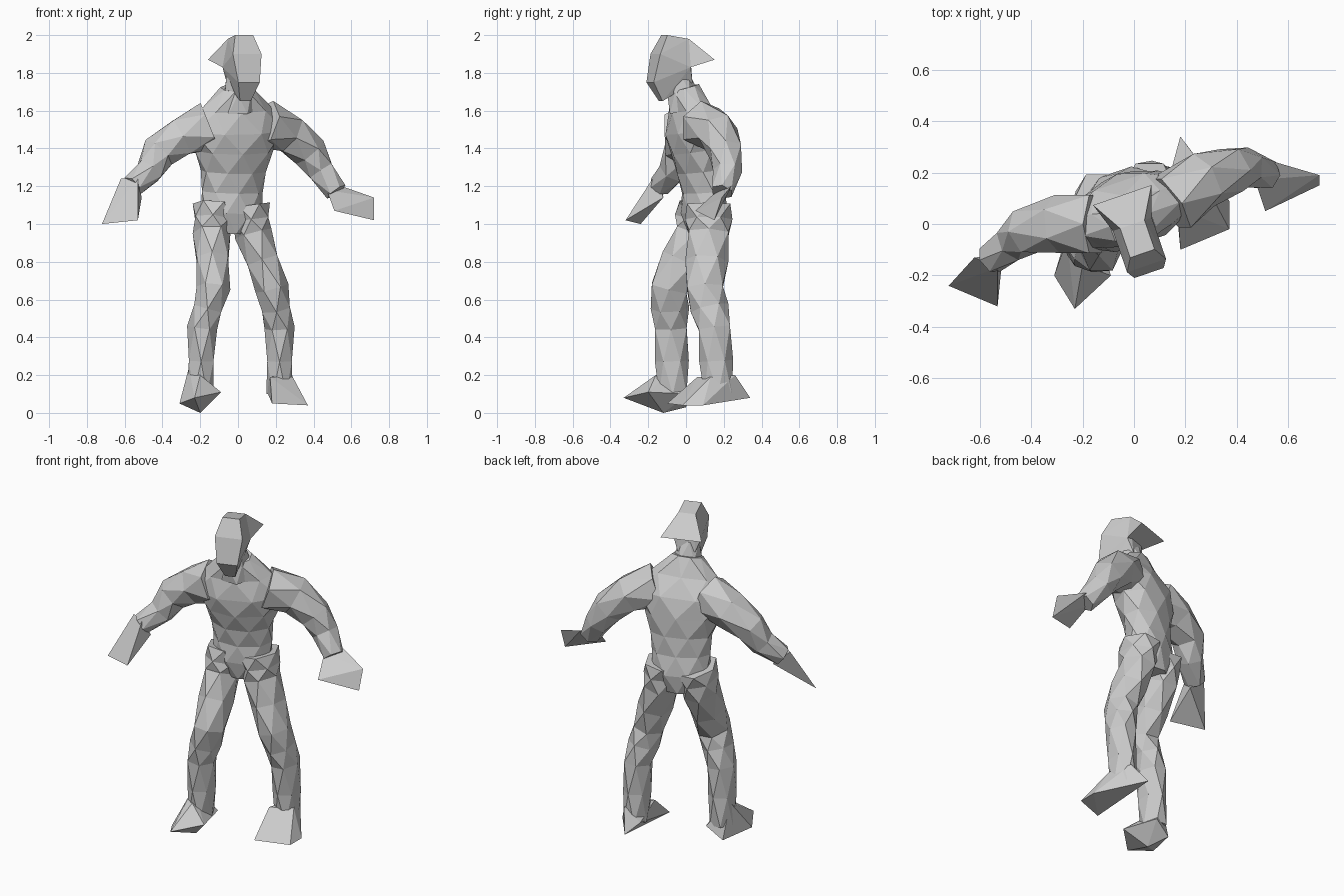
import bpy, bmesh
from math import sin, cos, pi, radians
from mathutils import Vector, Matrix

cube = bpy.data.objects.get("Cube")
if cube:
    bpy.data.objects.remove(cube, do_unlink=True)

grey = bpy.data.materials.new("plain grey")
grey.use_nodes = True
tone = (0.6, 0.6, 0.6, 1)
grey.diffuse_color = tone
grey.node_tree.nodes["Principled BSDF"].inputs["Base Color"].default_value = tone

# The upper body is turned so that the right shoulder leads
turn = Matrix.Rotation(radians(19), 3, 'Z')
BACK = Vector((0, 1, 0))


def finish(bm, name):
    """Turn a finished bmesh into a flat-shaded grey object."""
    bmesh.ops.recalc_face_normals(bm, faces=bm.faces)
    mesh = bpy.data.meshes.new(name)
    bm.to_mesh(mesh)
    bm.free()
    mesh.materials.append(grey)
    obj = bpy.data.objects.new(name, mesh)
    bpy.context.collection.objects.link(obj)


def hull(name, points):
    """Faceted solid wrapped around a few corner points."""
    bm = bmesh.new()
    for point in points:
        bm.verts.new(point)
    bmesh.ops.convex_hull(bm, input=bm.verts)
    loose = [vert for vert in bm.verts if not vert.link_faces]
    bmesh.ops.delete(bm, geom=loose, context='VERTS')
    finish(bm, name)


def loft(name, centres, widths, depths, sides=6, back=BACK):
    """Tube of triangles whose rings are each twisted by half a side."""
    bm = bmesh.new()
    loops = []
    last = len(centres) - 1
    for i, centre in enumerate(centres):
        along = centres[min(i + 1, last)] - centres[max(i - 1, 0)]
        across = back.cross(along).normalized()
        outward = along.normalized().cross(across)
        loop = []
        for k in range(sides):
            angle = 2 * pi * (k + i / 2) / sides
            offset = across * widths[i] * cos(angle) + outward * depths[i] * sin(angle)
            loop.append(bm.verts.new(centre + offset))
        loops.append(loop)
    for low, high in zip(loops, loops[1:]):
        for k in range(sides):
            after = (k + 1) % sides
            bm.faces.new((low[k], low[after], high[k]))
            bm.faces.new((low[after], high[after], high[k]))
    bm.faces.new(loops[0])
    bm.faces.new(loops[-1])
    finish(bm, name)


def limb(name, joints, thick, thin, cuts=1, depth=1):
    """Evenly tapered limb through its joints, each bone cut into equal rings."""
    joints = [Vector(joint) for joint in joints]
    centres = [a.lerp(b, step / cuts) for a, b in zip(joints, joints[1:])
               for step in range(cuts)] + [joints[-1]]
    last = len(centres) - 1
    radii = [thick + (thin - thick) * i / last for i in range(last + 1)]
    loft(name, centres, radii, [radius * depth for radius in radii])


def head_points(pairs):
    """Mirror side, depth, height points and turn them with the body."""
    neck_top = Vector((0, -0.02, 0))
    return [neck_top + turn @ Vector((side * x, y, z))
            for x, y, z in pairs for side in (-1, 1)]


# Torso: rings at even heights, leaning forward towards the neck
torso_widths = [.1, .17, .17, .18, .22, .27, .2, .09]
torso_depths = [.09, .12, .11, .12, .14, .14, .1, .08]
top = len(torso_widths) - 1
spine = [Vector((.005 * i - .04, .1 - .11 * (i / top) ** 2, .95 + .11 * i))
         for i in range(top + 1)]
loft("torso", spine, torso_widths, torso_depths, sides=8, back=turn @ BACK)

# Neck, head and the hair swept back
limb("neck", [(0, 0, 1.6), (0, -.04, 1.8)], .1, .06, cuts=2)
crown = (.05, .02, 1.98)
temple = (.08, .02, 1.83)
hull("head", head_points([
    crown, temple, (.05, -.1, 2), (.08, -.15, 1.9),
    (.06, -.18, 1.75), (.03, -.12, 1.65), (.05, .04, 1.75)]))
hull("swept_hair", head_points([crown, temple, (.12, .14, 1.87)]))

# Arms
limb("right_arm", [
    (-.15, 0, 1.52), (-.3, 0, 1.46), (-.42, -.03, 1.38),
    (-.47, -.07, 1.28), (-.56, -.14, 1.2)], .13, .06)
limb("left_arm", [
    (.14, .08, 1.53), (.27, .17, 1.48), (.38, .21, 1.38),
    (.44, .22, 1.28), (.52, .19, 1.17)], .13, .06)

# Mitten hands
hull("right_hand", [
    (-.72, -.24, 1), (-.53, -.32, 1.02), (-.53, -.17, 1.25),
    (-.62, -.13, 1.24), (-.51, -.12, 1.14)])
hull("left_hand", [
    (.72, .19, 1.14), (.72, .15, 1.02), (.51, .05, 1.07),
    (.55, .24, 1.2), (.47, .17, 1.18)])

# Legs: the right one steps forward with a bent knee
limb("right_leg", [
    (-.13, .08, 1.1), (-.14, .05, .95), (-.13, -.09, .66),
    (-.19, -.08, .45), (-.2, -.07, .1)], .11, .07, cuts=2, depth=1.2)
limb("left_leg", [
    (.06, .12, 1.1), (.08, .12, .95), (.18, .1, .66),
    (.22, .15, .45), (.22, .17, .1)], .11, .07, cuts=2, depth=1.2)

# Feet
hull("right_foot", [
    (-.23, -.33, .08), (-.31, -.2, .05), (-.2, -.12, 0), (-.09, -.2, .11),
    (-.25, 0, .03), (-.15, .02, .1), (-.2, -.16, .2), (-.26, -.06, .24)])
hull("left_foot", [
    (.18, -.1, .05), (.37, -.02, .04), (.37, .09, .04), (.18, .34, .08),
    (.15, .23, .12), (.29, .13, .19), (.17, .06, .19), (.24, .26, .2)])
